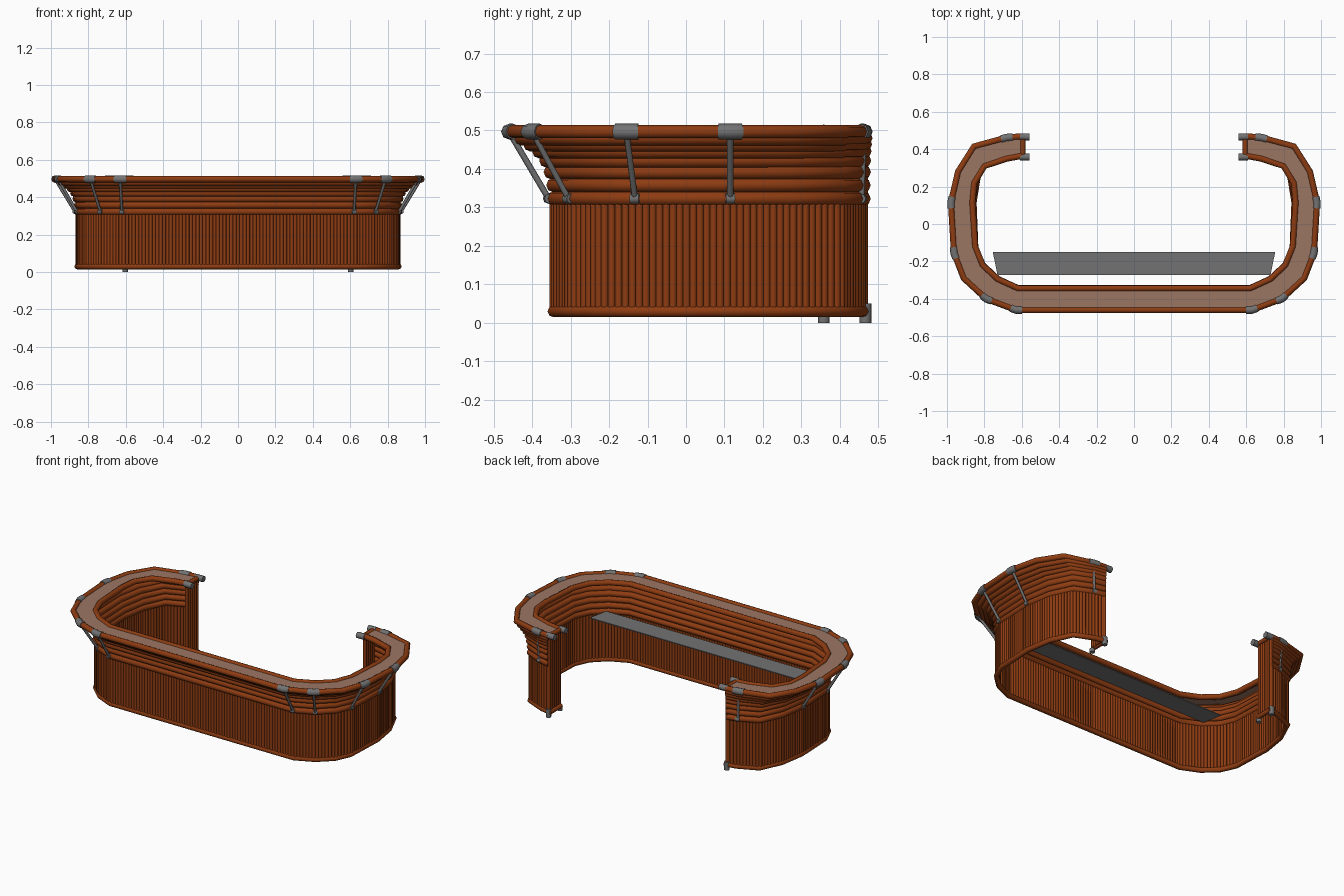
import bpy, math
from mathutils import Vector

if "Cube" in bpy.data.objects:
    bpy.data.objects.remove(bpy.data.objects["Cube"])


def material(name, rgb):
    m = bpy.data.materials.new(name)
    m.diffuse_color = (*rgb, 1)
    m.use_nodes = True
    m.node_tree.nodes["Principled BSDF"].inputs["Base Color"].default_value = m.diffuse_color
    return m


BAMBOO = material("brown bamboo", (0.27, 0.045, 0.006))
GREY = material("grey binding", (0.17, 0.17, 0.17))
TOP = material("tan counter", (0.33, 0.18, 0.125))

# Right half plan outlines, from the back opening round to the front
OUTER = [(.60, .468), (.68, .462), (.855, .415), (.94, .28), (.978, .115),
         (.962, -.155), (.91, -.29), (.79, -.40), (.63, -.46)]
WALL = [(.60, .462), (.66, .45), (.775, .40), (.835, .27), (.86, .115),
        (.85, -.13), (.81, -.22), (.73, -.295), (.62, -.345)]
INNER = [(.60, .365), (.68, .35), (.80, .31), (.855, .22), (.865, .115),
         (.85, -.12), (.81, -.22), (.73, -.295), (.62, -.345)]


def full(half, z):
    right = [Vector((x, y, z)) for x, y in half]
    return right + [Vector((-p.x, p.y, z)) for p in reversed(right)]


def tubes(name, paths, radius, mat, res=2):
    """One object made of round tubes along straight-segment paths."""
    cu = bpy.data.curves.new(name, 'CURVE')
    cu.dimensions = '3D'
    cu.bevel_depth = radius
    cu.bevel_resolution = res
    cu.use_fill_caps = True
    for path in paths:
        s = cu.splines.new('POLY')
        s.points.add(len(path) - 1)
        for pt, co in zip(s.points, path):
            pt.co = (*co, 1)
    ob = bpy.data.objects.new(name, cu)
    bpy.context.collection.objects.link(ob)
    bpy.ops.object.select_all(action='DESELECT')
    ob.select_set(True)
    bpy.context.view_layer.objects.active = ob
    bpy.ops.object.convert(target='MESH')
    ob = bpy.context.object
    ob.data.materials.clear()
    ob.data.materials.append(mat)
    bpy.ops.object.shade_smooth_by_angle(angle=math.radians(50))
    return ob


def mesh(name, verts, faces, mat):
    me = bpy.data.meshes.new(name)
    me.from_pydata(verts, [], faces)
    me.materials.append(mat)
    ob = bpy.data.objects.new(name, me)
    bpy.context.collection.objects.link(ob)
    return ob


def both(path):
    """A path and its mirror image across x."""
    return [path, [(-p[0], p[1], p[2]) for p in path]]


# Main rails
tubes("outer_counter_rail", [full(OUTER, .497)], .017, BAMBOO)
tubes("inner_counter_rail", [full(INNER, .497)], .017, BAMBOO)
tubes("base_rail", [full(WALL, .03)], .015, BAMBOO)

# Stacked horizontal canes flaring out under the counter
flare = [(.323, 0), (.358, 0), (.392, .06), (.422, .16),
         (.446, .32), (.464, .52), (.48, .74)]
for i, (z, t) in enumerate(flare):
    path = [a.lerp(b, t) for a, b in zip(full(WALL, z), full(OUTER, z))]
    tubes(f"flare_cane_{i + 1}", [path], .0185, BAMBOO)

# Upright canes spaced along the wall
poles = []
line = full(WALL, 0)
for a, b in zip(line, line[1:]):
    n = max(1, round((b - a).length / .018))
    for k in range(n):
        p = a.lerp(b, (k + .5) / n)
        poles.append([(p.x, p.y, .03), (p.x, p.y, .32)])
tubes("wall_uprights", poles, .0098, BAMBOO)

# End panels at the back opening
ends = []
for k in range(6):
    y = .365 + k * .0195
    ends += both([(.603, y, .025), (.603, y, .495)])
tubes("end_panel_uprights", ends, .0105, BAMBOO)
tubes("end_panel_rails",
      [p for z in (.03, .497) for p in both([(.595, .36, z), (.595, .47, z)])],
      .014, BAMBOO)

# Counter surface between the two rails
o, i = full(OUTER, .503), full(INNER, .503)
n = len(o)
top = mesh("counter_top", o + i,
           [(k, n + k, n + k + 1, k + 1) for k in range(n - 1)], TOP)
sol = top.modifiers.new("thickness", 'SOLIDIFY')
sol.thickness = .006

# Inner shelf
shelf = mesh("inner_shelf", [(-.73, -.272, .33), (.73, -.272, .33),
                             (.755, -.15, .33), (-.755, -.15, .33)],
             [(0, 1, 2, 3)], GREY)
sol = shelf.modifiers.new("thickness", 'SOLIDIFY')
sol.thickness = .006

# Slanted braces with sleeves at top and bottom
braces, top_sleeves, low_sleeves = [], [], []
stops = [(k, Vector((*OUTER[k], .497)), Vector((*WALL[k], .323)))
         for k in (1, 4, 5, 7, 8)]
for k, hi, lo in stops:
    out = (hi - lo)
    out.z = 0
    out.normalize()
    lo = lo + out * .012
    braces += both([tuple(hi), tuple(lo)])
    prev = Vector((*OUTER[k - 1], .497))
    nxt = Vector((*OUTER[k + 1], .497)) if k < 8 else Vector((0, -.46, .497))
    u, v = (prev - hi).normalized() * .031, (nxt - hi).normalized() * .031
    top_sleeves += both([tuple(hi + u), tuple(hi), tuple(hi + v)])
    w = (v - u).normalized() * .012
    low_sleeves += both([tuple(lo - w), tuple(lo + w)])
tubes("braces", braces, .008, GREY)
tubes("brace_top_sleeves", top_sleeves, .0205, GREY)
tubes("brace_bottom_sleeves", low_sleeves, .013, GREY)

# Grey end caps on the rails and feet below the end panels
caps, feet = [], []
for y, h in ((.466, .05), (.358, .022)):
    caps += both([(.558, y, .497), (.61, y, .497)])
    feet += both([(.603, y, 0), (.603, y, h)])
tubes("rail_end_caps", caps, .0185, GREY)
tubes("end_feet", feet, .0155, GREY)
